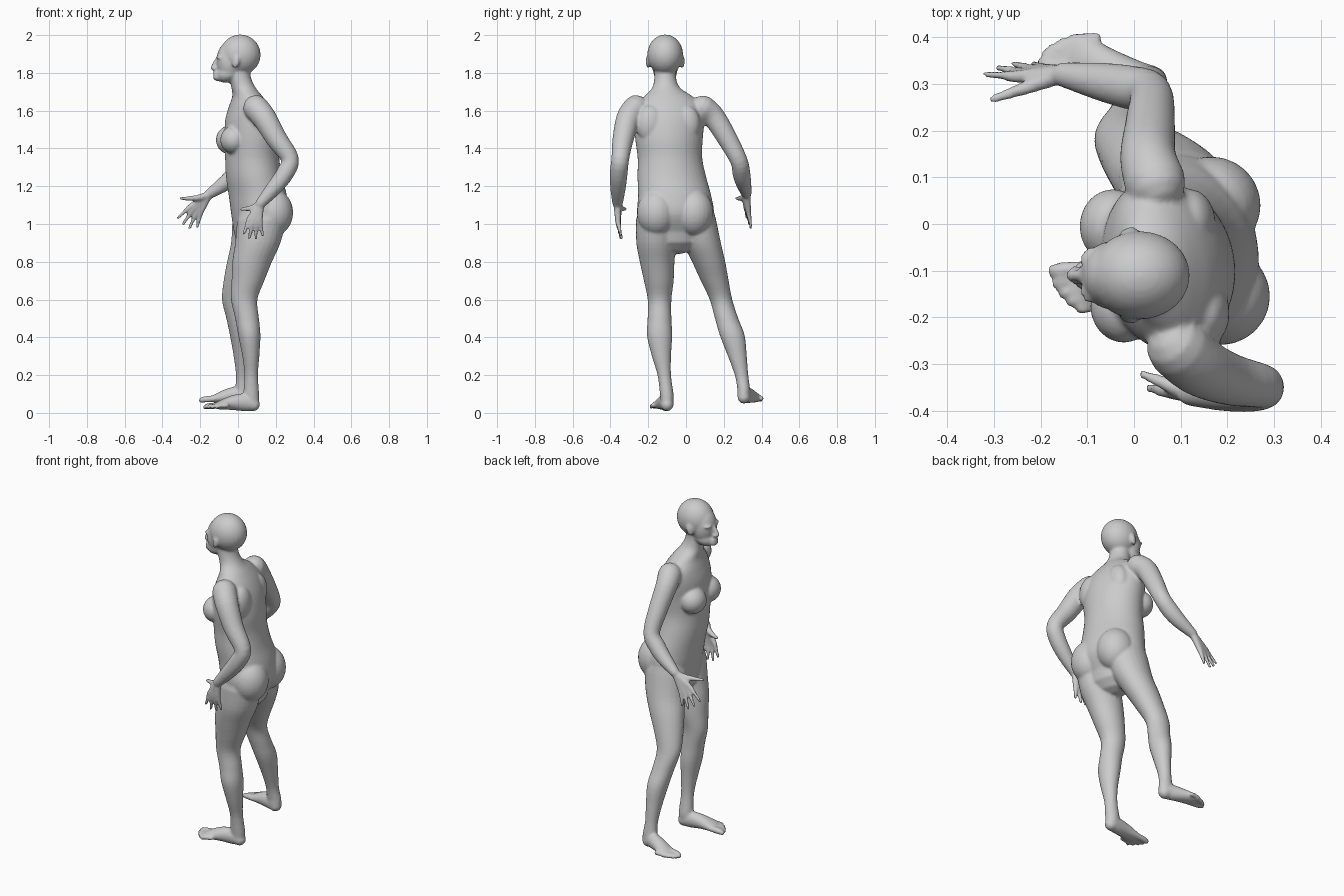
import bpy, bmesh
from math import sin, cos, pi
from mathutils import Vector, Matrix

bm = bmesh.new()
UP = Vector((0, 0, 1))


def spline(pts, steps=4):
    """Catmull-Rom interpolation of tuples of any length."""
    out = []
    for i in range(len(pts) - 1):
        p0, p1, p2 = pts[max(i - 1, 0)], pts[i], pts[i + 1]
        p3 = pts[min(i + 2, len(pts) - 1)]
        for s in range(steps):
            t = s / steps
            out.append([0.5 * (2 * b + (c - a) * t + (2 * a - 5 * b + 4 * c - d) * t * t
                               + (3 * b - a - 3 * c + d) * t ** 3)
                        for a, b, c, d in zip(p0, p1, p2, p3)])
    return out + [list(pts[-1])]


def tube(pts, side, axis=None, n=24):
    """Loft ellipses (x, y, z, half-width along side, half-depth) with round ends."""
    pts = spline(pts)
    rings = []
    for i, p in enumerate(pts):
        a, b = pts[max(i - 1, 0)], pts[min(i + 1, len(pts) - 1)]
        t = axis or (Vector(b[:3]) - Vector(a[:3])).normalized()
        rings.append((Vector(p[:3]), t, p[3], p[4]))

    def cap(ring, sign):
        c, t, w, d = ring
        return [(c + t * sign * min(w, d) * sin(a), t, w * cos(a), d * cos(a))
                for a in (0.5, 1.0, 1.4)]
    sgn = 1 if not axis or pts[-1][2] > pts[0][2] else -1
    rings = cap(rings[0], -sgn)[::-1] + rings + cap(rings[-1], sgn)
    loops = []
    for c, t, w, d in rings:
        u = (Vector(side) - t * t.dot(Vector(side))).normalized()
        v = t.cross(u)
        loops.append([bm.verts.new(c + u * w * cos(2 * pi * k / n) + v * d * sin(2 * pi * k / n))
                      for k in range(n)])
    faces = [bm.faces.new(loops[0]), bm.faces.new(loops[-1][::-1])]
    for A, B in zip(loops, loops[1:]):
        faces += [bm.faces.new((A[k], B[k], B[(k + 1) % n], A[(k + 1) % n])) for k in range(n)]
    bmesh.ops.recalc_face_normals(bm, faces=faces)


def ball(c, r, yaw=0, pitch=0):
    m = (Matrix.Translation(c) @ Matrix.Rotation(yaw, 4, 'Z') @ Matrix.Rotation(pitch, 4, 'Y')
         @ Matrix.Diagonal((*r, 1)))
    bmesh.ops.create_uvsphere(bm, u_segments=24, v_segments=16, radius=1, matrix=m)


def limb(pts, side=(0, 1, 0)):
    tube([(*p[:3], p[3], p[3]) for p in pts], side)


# Torso and neck
tube([(.10, -.055, .96, .17, .12), (.115, -.055, 1.05, .205, .148), (.105, -.06, 1.15, .195, .152),
      (.085, -.075, 1.25, .183, .147), (.075, -.085, 1.35, .172, .142),
      (.072, -.09, 1.45, .180, .142), (.065, -.088, 1.55, .188, .13),
      (.060, -.088, 1.62, .180, .105), (.050, -.093, 1.675, .13, .078),
      (.030, -.105, 1.72, .075, .064), (.012, -.11, 1.77, .058, .058),
      (.005, -.11, 1.83, .056, .056)], (-.2, .98, 0), UP, 40)
# Breasts, buttocks, shoulder blades
ball((-.022, -.175, 1.445), (.072, .08, .075))
ball((-.045, -.005, 1.445), (.072, .08, .075))
ball((.185, -.155, 1.06), (.107, .105, .125))
ball((.165, .04, 1.06), (.107, .105, .125))
ball((.15, -.19, 1.53), (.055, .075, .1))
ball((.12, .0, 1.53), (.055, .075, .1))

# Legs
tube([(.125, -.16, 1.02, .105, .13), (.105, -.158, .9, .105, .12), (.075, -.153, .8, .092, .105),
      (.053, -.144, .7, .079, .087), (.033, -.14, .6, .063, .07), (.048, -.14, .5, .063, .063),
      (.06, -.14, .41, .067, .059), (.068, -.13, .3, .051, .045), (.07, -.115, .2, .036, .036),
      (.07, -.102, .1, .036, .042), (.07, -.1, .06, .034, .042)], (0, 1, 0), UP)
tube([(.095, .055, 1.02, .105, .125), (.078, .085, .9, .1, .115), (.045, .12, .8, .088, .103),
      (.01, .152, .7, .074, .086), (-.015, .185, .6, .06, .07), (.0, .215, .5, .062, .062),
      (.015, .245, .41, .066, .058), (.022, .272, .3, .05, .045), (.025, .294, .2, .036, .036),
      (.028, .305, .13, .034, .042), (.03, .305, .1, .034, .042)], (0, 1, 0), UP)


# Feet and toes
def foot(path, tips, sgn):
    tube(path, (0, 1, 0))
    bx, by, bz = path[-1][:3]
    for i, (x, y) in enumerate(tips):
        r = .017 if i == 0 else .012
        ky = by + sgn * (.034 - .019 * i)
        limb([(bx + .02 + .005 * i, ky, bz, r), (x * .6 + bx * .4, y * .6 + ky * .4, bz - .004, r),
              (x + .012, y, bz - .010, r * .8)])


foot([(.082, -.1, .044, .034, .036), (.045, -.104, .055, .037, .047),
      (-.025, -.115, .054, .042, .040), (-.10, -.13, .04, .053, .022)],
     [(-.185, -.1), (-.182, -.128), (-.168, -.15), (-.148, -.17), (-.122, -.186)], 1)
foot([(.038, .306, .084, .034, .036), (.005, .313, .096, .037, .045),
      (-.055, .334, .09, .042, .038), (-.12, .358, .076, .05, .022)],
     [(-.208, .345), (-.203, .366), (-.188, .38), (-.166, .39), (-.138, .393)], -1)

# Arms
limb([(.095, -.265, 1.615, .068), (.14, -.305, 1.56, .064), (.205, -.333, 1.45, .056),
      (.275, -.348, 1.345, .047), (.25, -.356, 1.27, .047), (.19, -.36, 1.19, .041),
      (.12, -.362, 1.11, .028)])
limb([(.045, .09, 1.615, .066), (.03, .145, 1.57, .06), (.035, .22, 1.45, .053),
      (.035, .28, 1.335, .046), (-.01, .293, 1.27, .047), (-.07, .305, 1.215, .041),
      (-.15, .32, 1.16, .027)])


# Hands: each finger runs from the wrist over its knuckle to the tip
def hand(wrist, knuckles, tips, thumb):
    for k, t in zip(knuckles, tips):
        mid = [(a + b) / 2 for a, b in zip(k, t)]
        limb([(*wrist, .021), (*k, .0145), (*mid, .0105), (*t, .008)])
    limb([(*wrist, .02), (*thumb[0], .016), (*thumb[1], .009)])


hand((.118, -.362, 1.105),
     [(.06, -.356, 1.027), (.078, -.36, 1.013), (.098, -.36, 1.01), (.117, -.36, 1.018)],
     [(.03, -.352, .948), (.059, -.345, .923), (.095, -.342, .923), (.13, -.346, .94)],
     [(.075, -.345, 1.085), (.018, -.322, 1.078)])
hand((-.155, .321, 1.155),
     [(-.246, .316, 1.098), (-.236, .321, 1.08), (-.217, .328, 1.067), (-.196, .331, 1.063)],
     [(-.318, .322, 1.033), (-.292, .336, .998), (-.257, .344, .978), (-.216, .344, .985)],
     [(-.215, .298, 1.138), (-.302, .268, 1.135)])

# Head: skull, face, jaw, brow, nose, lips, eyes, ears
ball((.012, -.11, 1.896), (.108, .095, .107))
ball((-.045, -.11, 1.86), (.07, .074, .105))
ball((-.05, -.11, 1.80), (.07, .062, .05), 0, -.35)
ball((-.105, -.11, 1.778), (.028, .032, .022))
limb([(-.108, -.11, 1.875, .010), (-.122, -.11, 1.85, .012), (-.134, -.11, 1.826, .013)])
ball((-.118, -.11, 1.797), (.013, .026, .010))
for s in (-1, 1):
    ball((-.095, -.11 + s * .033, 1.882), (.02, .028, .009))
    ball((-.095, -.11 + s * .031, 1.863), (.014, .015, .011))
    ball((-.125, -.11 + s * .013, 1.822), (.011, .009, .009))
    ball((-.012, -.11 + s * .091, 1.858), (.02, .011, .034), s * .35, .2)

# Fuse everything into one smooth skin
me = bpy.data.meshes.new("human_figure")
bm.to_mesh(me)
bm.free()
fig = bpy.data.objects.new("human_figure", me)
bpy.context.collection.objects.link(fig)
bpy.context.view_layer.objects.active = fig
fig.select_set(True)
rm = fig.modifiers.new("fuse", 'REMESH')
rm.mode, rm.voxel_size, rm.use_smooth_shade = 'VOXEL', .0075, True
sm = fig.modifiers.new("soften", 'SMOOTH')
sm.factor, sm.iterations = .5, 4
for m in ("fuse", "soften"):
    bpy.ops.object.modifier_apply(modifier=m)
bpy.ops.object.shade_smooth()
